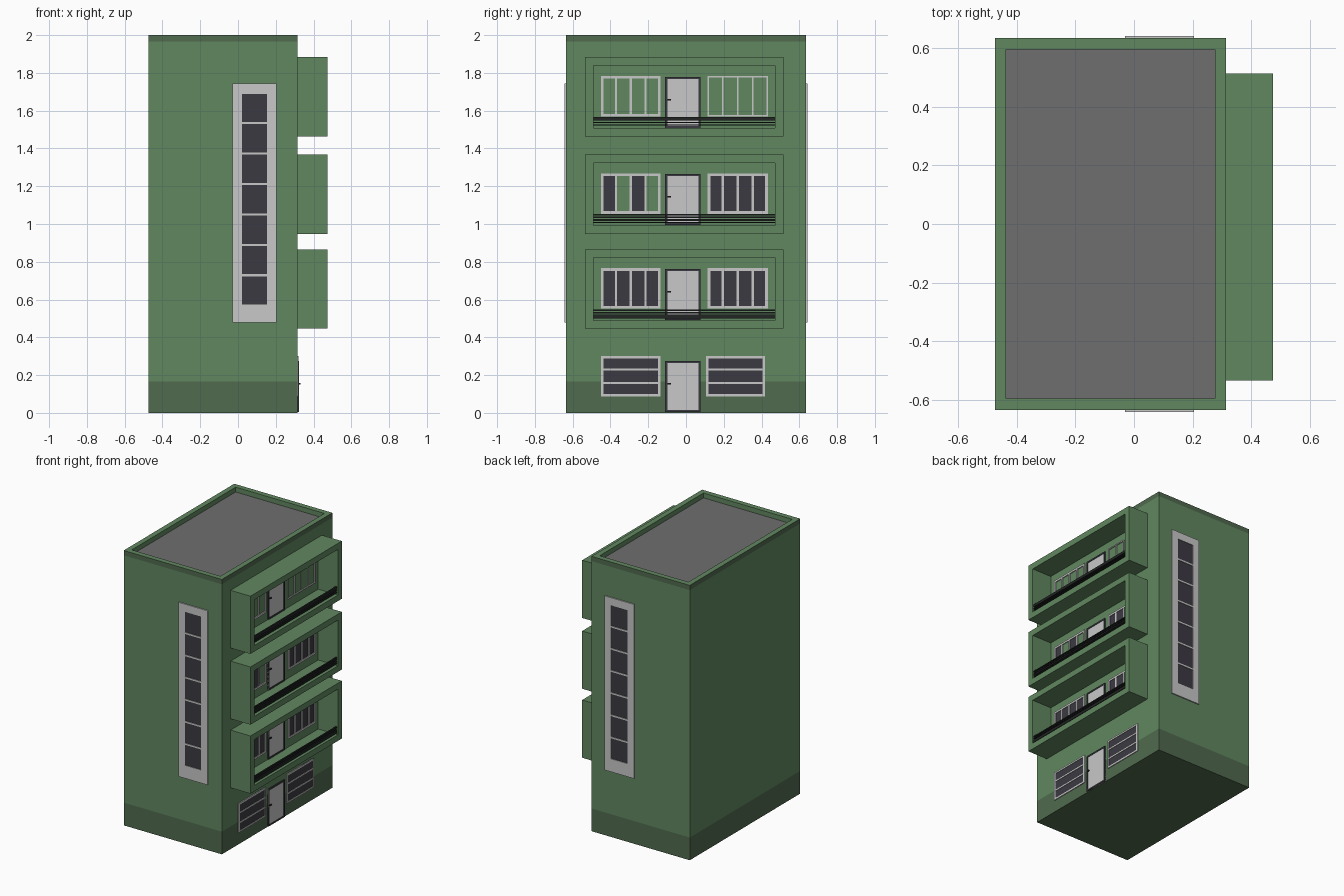
import bpy, bmesh
from mathutils import Vector

if "Cube" in bpy.data.objects:
    bpy.data.objects.remove(bpy.data.objects["Cube"])


def material(name, r, g, b):
    m = bpy.data.materials.new(name)
    m.use_nodes = True
    m.diffuse_color = (r, g, b, 1)
    m.node_tree.nodes["Principled BSDF"].inputs["Base Color"].default_value = (r, g, b, 1)
    return m


GREEN = material("green plaster", 0.12, 0.245, 0.117)
DARK_GREEN = material("dark green trim", 0.08, 0.145, 0.076)
GREY = material("roof grey", 0.156, 0.156, 0.156)
LIGHT = material("light grey", 0.58, 0.58, 0.58)
GLASS = material("dark glass", 0.045, 0.042, 0.054)
BLACK = material("railing black", 0.016, 0.018, 0.018)

LEFT, RIGHT, DEPTH = -0.475, 0.315, 0.635   # main walls


def add_box(bm, lo, hi):
    lo, hi = Vector(lo), Vector(hi)
    verts = bmesh.ops.create_cube(bm, size=1)["verts"]
    bmesh.ops.scale(bm, vec=hi - lo, verts=verts)
    bmesh.ops.translate(bm, vec=(lo + hi) / 2, verts=verts)


def finish(name, bm, *mats):
    mesh = bpy.data.meshes.new(name)
    bm.to_mesh(mesh)
    bm.free()
    for m in mats:
        mesh.materials.append(m)
    obj = bpy.data.objects.new(name, mesh)
    bpy.context.scene.collection.objects.link(obj)
    return obj


def recess(bm, direction, margin, depth):
    """Inset the face pointing in a direction and push it inwards."""
    direction = Vector(direction)
    bm.normal_update()
    face = max(bm.faces, key=lambda f: f.normal.dot(direction))
    bmesh.ops.inset_individual(bm, faces=[face], thickness=margin, use_even_offset=True)
    inner = bmesh.ops.extrude_discrete_faces(bm, faces=[face])["faces"][0]
    bmesh.ops.translate(bm, vec=direction * -depth, verts=inner.verts)
    bm.normal_update()
    return inner


def slabs(name, wall, mat, rects):
    """Boxes on a wall: each rect is u0, u1, z0, z1, near, far."""
    bm = bmesh.new()
    for u0, u1, z0, z1, d0, d1 in rects:
        if wall == "side":
            add_box(bm, (RIGHT + d0, u0, z0), (RIGHT + d1, u1, z1))
        elif wall == "front":
            add_box(bm, (u0, -DEPTH - d1, z0), (u1, -DEPTH - d0, z1))
        else:
            add_box(bm, (u0, DEPTH + d0, z0), (u1, DEPTH + d1, z1))
    return finish(name, bm, mat)


def border(u0, u1, z0, z1, w, far):
    return [(u0, u0 + w, z0, z1, 0, far), (u1 - w, u1, z0, z1, 0, far),
            (u0 + w, u1 - w, z0, z0 + w, 0, far), (u0 + w, u1 - w, z1 - w, z1, 0, far)]


def window(name, u0, u1, z0, z1, panes, upright=True, w=0.014, far=0.008):
    """Barred frame; each 1 in panes is glazed, each 0 is open."""
    bars, glass = border(u0, u1, z0, z1, w, far), []
    a, b = (u0, u1) if upright else (z0, z1)
    step = (b - a) / len(panes)
    h = w * 0.4
    for i, p in enumerate(panes):
        s, e = a + i * step, a + (i + 1) * step
        if i:
            bars.append((s - h, s + h, z0 + w, z1 - w, 0, far) if upright
                        else (u0 + w, u1 - w, s - h, s + h, 0, far))
        if p == "1":
            glass.append((s, e, z0 + h, z1 - h, 0, far / 2) if upright
                         else (u0 + h, u1 - h, s, e, 0, far / 2))
    slabs(name + "_frame", "side", LIGHT, bars)
    if glass:
        slabs(name + "_glass", "side", GLASS, glass)


def door(name, z):
    u0, u1, top = -0.11, 0.078, z + 0.27
    slabs(name + "_frame", "side", GLASS, border(u0, u1, z, top, 0.011, 0.009))
    slabs(name + "_panel", "side", LIGHT, [(u0, u1, z, top, 0, 0.006)])
    slabs(name + "_handle", "side", BLACK,
          [(u0 + 0.012, u0 + 0.03, z + 0.146, z + 0.153, 0, 0.015)])


# Main block with base band, top band and sunken roof
bm = bmesh.new()
add_box(bm, (LEFT, -DEPTH, 0), (RIGHT, DEPTH, 2))
for z in (0.165, 1.965):
    bmesh.ops.bisect_plane(bm, geom=bm.verts[:] + bm.edges[:] + bm.faces[:],
                           plane_co=(0, 0, z), plane_no=(0, 0, 1))
roof = recess(bm, (0, 0, 1), 0.038, 0.035)
centre = Vector(((LEFT + RIGHT) / 2, 0, 0))
for f in bm.faces:
    c = f.calc_center_median()
    outward = f.normal.dot(c - centre) > 0 and abs(f.normal.z) < 0.5
    if f == roof:
        f.material_index = 2
    elif c.z < 0.165 or (outward and c.z > 1.965):
        f.material_index = 1
finish("main_block", bm, GREEN, DARK_GREEN, GREY)

# Tall stairwell windows on front and back
for wall in ("front", "back"):
    x0, x1, z0, z1 = -0.03, 0.205, 0.478, 1.745
    g0, g1, low, step, bar = 0.022, 0.153, 0.573, 0.1612, 0.012
    frame = [(x0, g0, z0, z1, 0, 0.008), (g1, x1, z0, z1, 0, 0.008),
             (g0, g1, z0, low, 0, 0.008), (g0, g1, low + 7 * step - bar, z1, 0, 0.008)]
    frame += [(g0, g1, low + i * step - bar, low + i * step, 0, 0.008) for i in range(1, 7)]
    slabs(wall + "_stair_window_frame", wall, LIGHT, frame)
    slabs(wall + "_stair_window_glass", wall, GLASS, [(g0, g1, low, z1 - 0.03, 0, 0.004)])

# Ground floor door and windows
door("ground_door", 0.004)
window("ground_window_a", -0.45, -0.135, 0.087, 0.3, "111", False, 0.012, 0.006)
window("ground_window_b", 0.106, 0.418, 0.087, 0.3, "111", False, 0.012, 0.006)

# Balconies: bottom, glazing of both windows, bar width of second, rails above bottom
floors = [
    ("first", 0.446, "1111", "1111", 0.014, [(0.054, 0.074), (0.081, 0.088), (0.094, 0.102)]),
    ("second", 0.948, "1010", "1111", 0.014,
     [(0.056, 0.062), (0.068, 0.078), (0.084, 0.092), (0.098, 0.104)]),
    ("third", 1.463, "0000", "0000", 0.008, [(0.058, 0.064), (0.071, 0.077), (0.084, 0.104)]),
]
for name, z, glaze_a, glaze_b, bar, rails in floors:
    bm = bmesh.new()
    add_box(bm, (RIGHT, -0.535, z), (0.475, 0.515, z + 0.42))
    recess(bm, (1, 0, 0), 0.044, 0.159)
    back = min(bm.faces, key=lambda f: f.normal.x)
    bmesh.ops.delete(bm, geom=[back], context="FACES")
    finish(name + "_balcony", bm, GREEN)
    door(name + "_balcony_door", z + 0.046)
    window(name + "_window_a", -0.45, -0.135, z + 0.106, z + 0.32, glaze_a)
    window(name + "_window_b", 0.115, 0.433, z + 0.106, z + 0.32, glaze_b, True, bar)
    slabs(name + "_railing", "side", BLACK,
          [(-0.491, 0.471, z + a, z + b, 0.142, 0.152) for a, b in rails])
